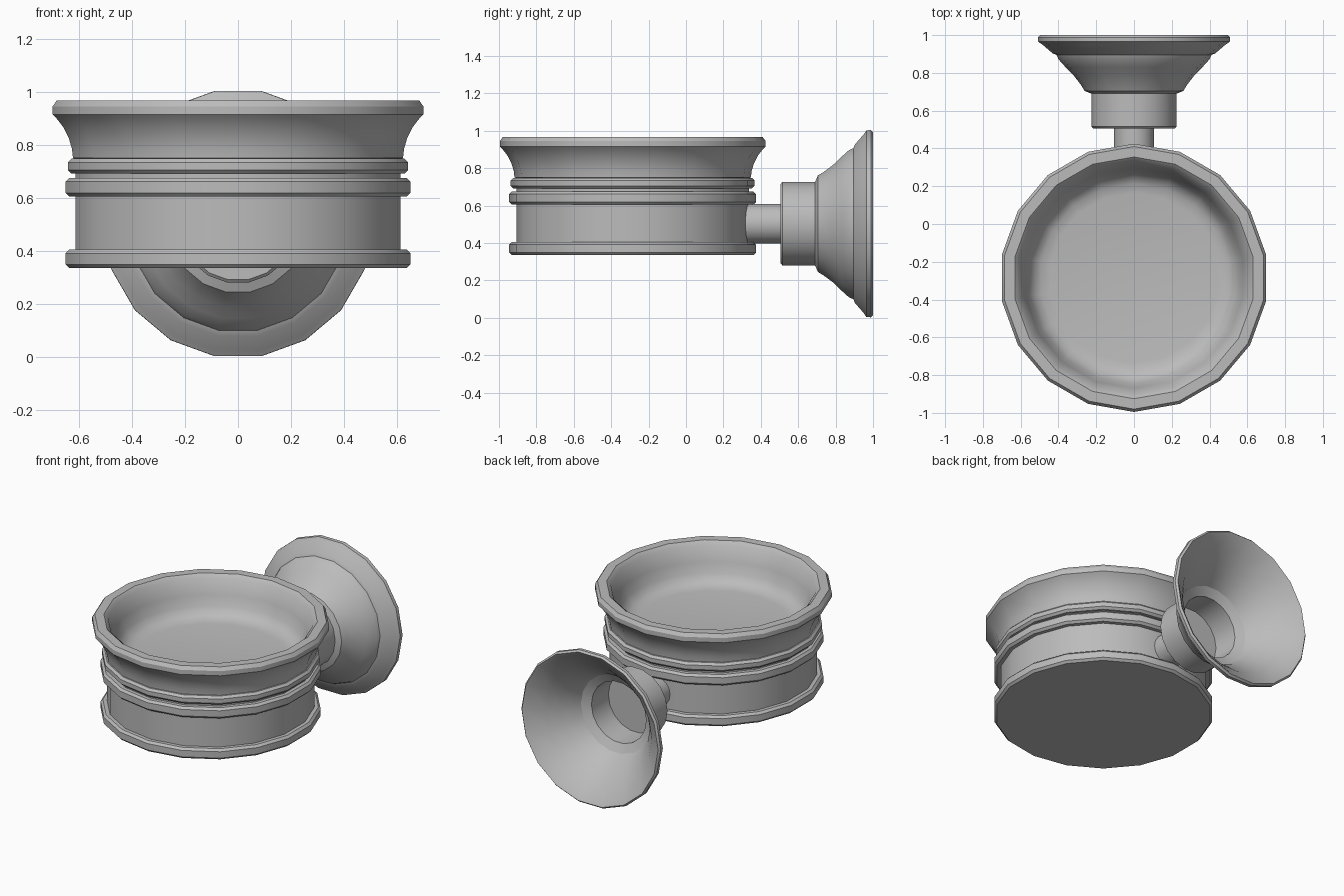
import bpy
import bmesh
import math
from mathutils import Matrix, Vector

SIDES = 18

default = bpy.data.objects.get("Cube")
if default:
    bpy.data.objects.remove(default, do_unlink=True)

grey = bpy.data.materials.new("plain grey")
grey.use_nodes = True
colour = (0.5, 0.5, 0.5, 1)
grey.diffuse_color = colour
grey.node_tree.nodes["Principled BSDF"].inputs["Base Color"].default_value = colour


def lathe(name, profile, place, start):
    """Spin a (radius, height) profile about z, then move it into place."""
    bm = bmesh.new()
    turn = Matrix.Rotation(math.radians(start), 4, 'Z')
    verts = [bm.verts.new(turn @ Vector((r, 0, h))) for r, h in profile]
    edges = [bm.edges.new(pair) for pair in zip(verts, verts[1:])]
    bmesh.ops.spin(bm, geom=verts + edges, cent=(0, 0, 0), axis=(0, 0, 1),
                   angle=math.tau, steps=SIDES, use_merge=False)
    bmesh.ops.remove_doubles(bm, verts=bm.verts, dist=0.0005)
    bmesh.ops.recalc_face_normals(bm, faces=bm.faces)
    bm.transform(place)
    mesh = bpy.data.meshes.new(name)
    bm.to_mesh(mesh)
    bm.free()
    mesh.materials.append(grey)
    obj = bpy.data.objects.new(name, mesh)
    bpy.context.collection.objects.link(obj)
    bpy.ops.object.select_all(action='DESELECT')
    obj.select_set(True)
    bpy.context.view_layer.objects.active = obj
    bpy.ops.object.shade_smooth_by_angle(angle=math.radians(32))
    return obj


def bead(r, low, high, bulge):
    """Rounded ring standing out from a wall of radius r."""
    b = 0.014
    return [(r, low), (r + bulge - b, low), (r + bulge, low + b),
            (r + bulge, high - b), (r + bulge - b, high), (r, high)]


# Dish: base ring, wall, two beads, flared lip and hollow
dish = [(0, 0.335), (0.605, 0.335)]
dish += bead(0.622, 0.335, 0.405, 0.038)
dish += bead(0.622, 0.605, 0.675, 0.038)
dish += bead(0.622, 0.692, 0.748, 0.03)
dish += [(0.632, 0.75), (0.636, 0.785), (0.648, 0.825), (0.67, 0.868),
         (0.695, 0.9), (0.71, 0.915), (0.71, 0.945), (0.695, 0.967),
         (0.64, 0.967), (0.615, 0.945), (0.585, 0.85), (0.56, 0.785),
         (0.535, 0.75), (0.5, 0.73), (0.45, 0.722), (0, 0.72)]
lathe("dish", dish, Matrix.Translation((0, -0.285, 0)), 90)

# Mount parts share a horizontal axis pointing to the back
mount = Matrix.Translation((0, 0, 0.503)) @ Matrix.Rotation(-math.pi / 2, 4, 'X')

# Stem joining dish and cup
lathe("stem", [(0, 0.28), (0.107, 0.28), (0.107, 0.535), (0, 0.535)], mount, 0)

# Suction cup: collar, stepped flare, rim, then the hollow back
cup = [(0, 0.505), (0.215, 0.505), (0.226, 0.515), (0.226, 0.69),
       (0.262, 0.705), (0.28, 0.735), (0.318, 0.785), (0.362, 0.83),
       (0.4, 0.872), (0.41, 0.895), (0.43, 0.903), (0.485, 0.95),
       (0.507, 0.965), (0.508, 0.988), (0.497, 1.0), (0.48, 0.99),
       (0.385, 0.905), (0.33, 0.84), (0.28, 0.775), (0.255, 0.73),
       (0.2, 0.7), (0.195, 0.53), (0, 0.53)]
lathe("suction_cup", cup, mount, 0)
